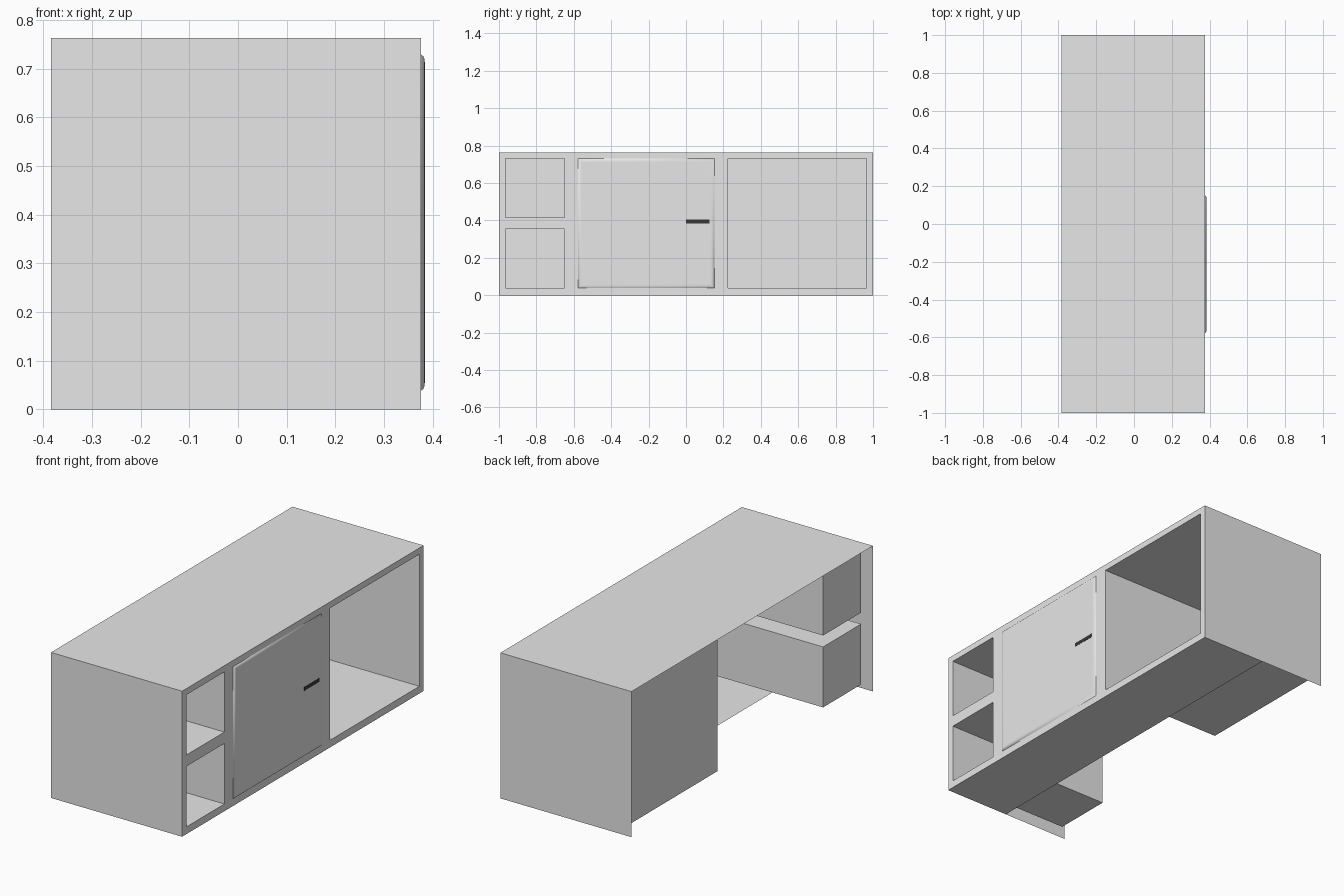
import bpy, bmesh

if "Cube" in bpy.data.objects:
    bpy.data.objects.remove(bpy.data.objects["Cube"])

XF, XB = 0.376, -0.384      # face with openings, open back
XC = -0.34                  # back of the compartments
XT = 0.384                  # door surface
H = 0.763


def material(name, v):
    m = bpy.data.materials.new(name)
    m.diffuse_color = (v, v, v, 1)
    m.use_nodes = True
    m.node_tree.nodes["Principled BSDF"].inputs["Base Color"].default_value = m.diffuse_color
    return m


GREY = material("light_grey", 0.8)
BLACK = material("near_black", 0.04)


def make(name, quads, mat):
    """Object from a list of quads, welded where they touch."""
    bm = bmesh.new()
    for q in quads:
        bm.faces.new([bm.verts.new(p) for p in q])
    bmesh.ops.remove_doubles(bm, verts=bm.verts, dist=1e-5)
    me = bpy.data.meshes.new(name)
    bm.to_mesh(me)
    bm.free()
    me.materials.append(mat)
    ob = bpy.data.objects.new(name, me)
    bpy.context.collection.objects.link(ob)
    return ob


def rect_x(x, y0, y1, z0, z1):
    """Rectangle facing +x."""
    return [(x, y0, z0), (x, y1, z0), (x, y1, z1), (x, y0, z1)]


def bridge(a, b):
    """Four quads joining outer rectangle a to rectangle b."""
    return [[a[i], a[(i + 1) % 4], b[(i + 1) % 4], b[i]] for i in range(4)]


# thin outer shell: top, both ends and half-depth floor
make("top_panel", [[(XB, -1, H), (XF, -1, H), (XF, 1, H), (XB, 1, H)]], GREY)
make("near_end_panel", [[(XB, -1, 0), (XF, -1, 0), (XF, -1, H), (XB, -1, H)]], GREY)
make("far_end_panel", [[(XF, 1, 0), (XB, 1, 0), (XB, 1, H), (XF, 1, H)]], GREY)
make("floor_panel", [[(0, 1, 0), (XF, 1, 0), (XF, -1, 0), (0, -1, 0)]], GREY)

# openings as y0, y1, z0, z1
compartments = {
    "lower_compartment": (-0.965, -0.65, 0.038, 0.355),
    "upper_compartment": (-0.965, -0.65, 0.415, 0.73),
    "large_compartment": (0.225, 0.965, 0.038, 0.73),
}
door = (-0.578, 0.152, 0.038, 0.73)
openings = list(compartments.values()) + [door]

# face frame: grid of cells with the openings left out
ys = sorted({-1, 1} | {v for o in openings for v in o[:2]})
zs = sorted({0, H} | {v for o in openings for v in o[2:]})
frame = []
for y0, y1 in zip(ys, ys[1:]):
    for z0, z1 in zip(zs, zs[1:]):
        cy, cz = (y0 + y1) / 2, (z0 + z1) / 2
        if not any(o[0] < cy < o[1] and o[2] < cz < o[3] for o in openings):
            frame.append(rect_x(XF, y0, y1, z0, z1))
frame_ob = make("face_frame", frame, GREY)
bm = bmesh.new()
bm.from_mesh(frame_ob.data)
bmesh.ops.dissolve_limit(bm, angle_limit=0.01, verts=bm.verts, edges=bm.edges)
bm.to_mesh(frame_ob.data)
bm.free()

# open-fronted compartments
for name, o in compartments.items():
    back = rect_x(XC, *o)
    make(name, bridge(rect_x(XF, *o), back) + [back], GREY)

# raised door with a softly rounded rim
rings = []
for inset, x in ((0, XF), (0.004, 0.3808), (0.010, 0.3833), (0.017, XT), (0.022, XT)):
    y0, y1, z0, z1 = door
    rings.append(rect_x(x, y0 + inset, y1 - inset, z0 + inset, z1 - inset))
quads = [rings[-1]]
for a, b in zip(rings, rings[1:]):
    quads += bridge(a, b)
door_ob = make("door", quads, GREY)
for p in door_ob.data.polygons:
    p.use_smooth = True

# flush dark door handle
front = rect_x(XT + 0.0008, 0.0, 0.125, 0.385, 0.405)
make("door_handle", bridge(rect_x(XT - 0.001, 0.0, 0.125, 0.385, 0.405), front) + [front], BLACK)
